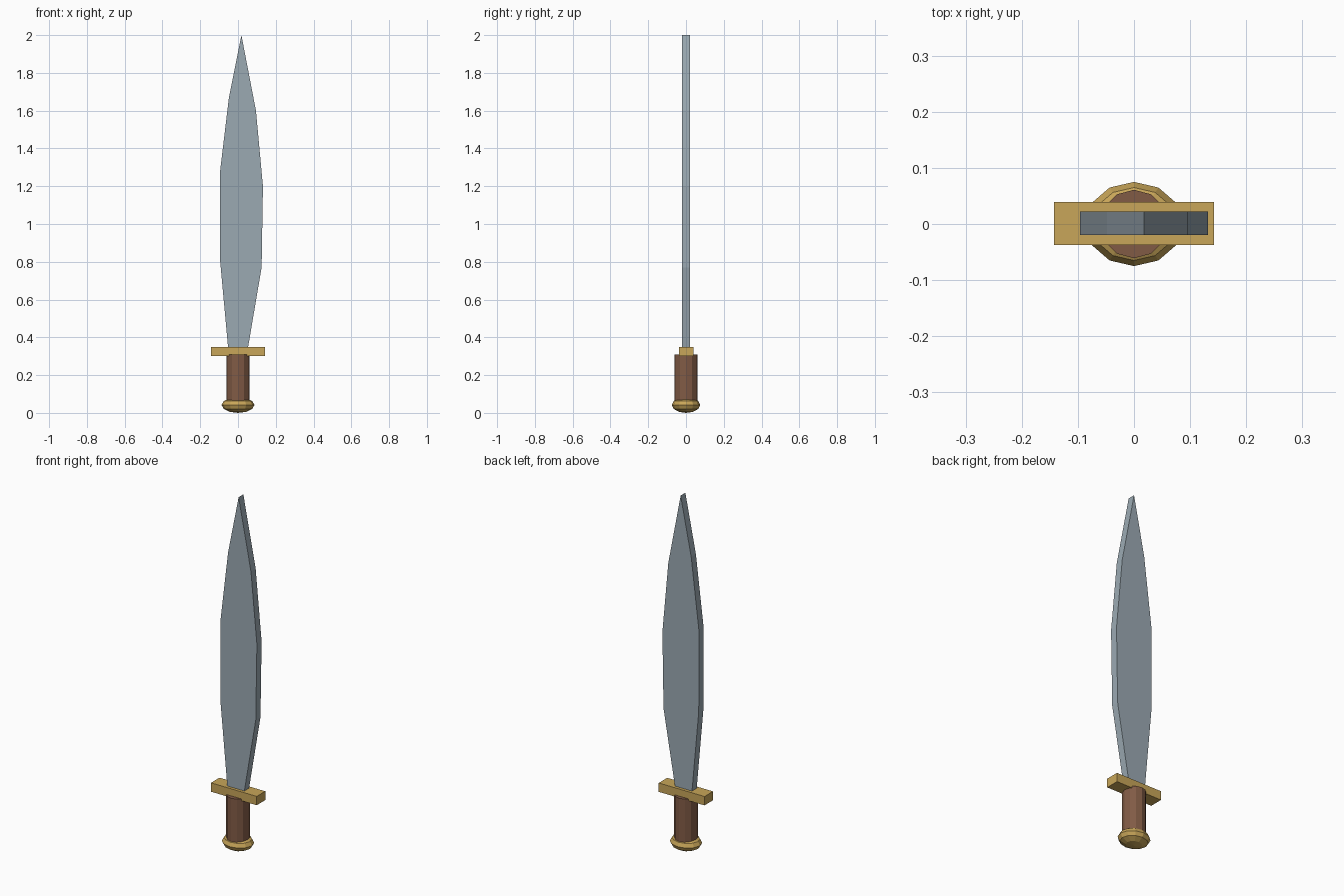
import bpy, bmesh
from mathutils import Matrix
from math import pi

if "Cube" in bpy.data.objects:
    bpy.data.objects.remove(bpy.data.objects["Cube"])


def material(name, color):
    m = bpy.data.materials.new(name)
    m.diffuse_color = (*color, 1)
    m.use_nodes = True
    m.node_tree.nodes["Principled BSDF"].inputs["Base Color"].default_value = m.diffuse_color
    return m


steel = material("steel", (0.33, 0.40, 0.45))
brass = material("brass", (0.58, 0.38, 0.10))
leather = material("leather", (0.22, 0.105, 0.06))


def add(name, bm, mat):
    bmesh.ops.recalc_face_normals(bm, faces=bm.faces)
    me = bpy.data.meshes.new(name)
    bm.to_mesh(me)
    bm.free()
    me.materials.append(mat)
    ob = bpy.data.objects.new(name, me)
    bpy.context.collection.objects.link(ob)
    return ob


# Blade: leaf-shaped outline extruded through its thickness
outline = [(-0.052, 0.34), (0.052, 0.34), (0.125, 0.77), (0.132, 1.20), (0.095, 1.60),
           (0.018, 2.0), (-0.048, 1.67), (-0.096, 1.27), (-0.095, 0.81)]
bm = bmesh.new()
face = bm.faces.new([bm.verts.new((x, -0.02, z)) for x, z in outline])
ext = bmesh.ops.extrude_face_region(bm, geom=[face])
bmesh.ops.translate(bm, vec=(0, 0.042, 0),
                    verts=[g for g in ext["geom"] if isinstance(g, bmesh.types.BMVert)])
add("blade", bm, steel)

# Crossguard: flat bar
bm = bmesh.new()
bmesh.ops.create_cube(bm, size=1)
guard = add("crossguard", bm, brass)
guard.scale = (0.286, 0.076, 0.05)
guard.location = (0, 0.001, 0.325)

# Grip: twelve-sided column
bm = bmesh.new()
bmesh.ops.create_cone(bm, cap_ends=True, segments=12, radius1=0.061, radius2=0.061, depth=0.26)
grip = add("grip", bm, leather)
grip.location.z = 0.18

# Pommel: squashed twelve-sided ball
bm = bmesh.new()
bmesh.ops.create_uvsphere(bm, u_segments=12, v_segments=6, radius=1)
pommel = add("pommel", bm, brass)
pommel.scale = (0.087, 0.075, 0.042)
pommel.location.z = 0.042
